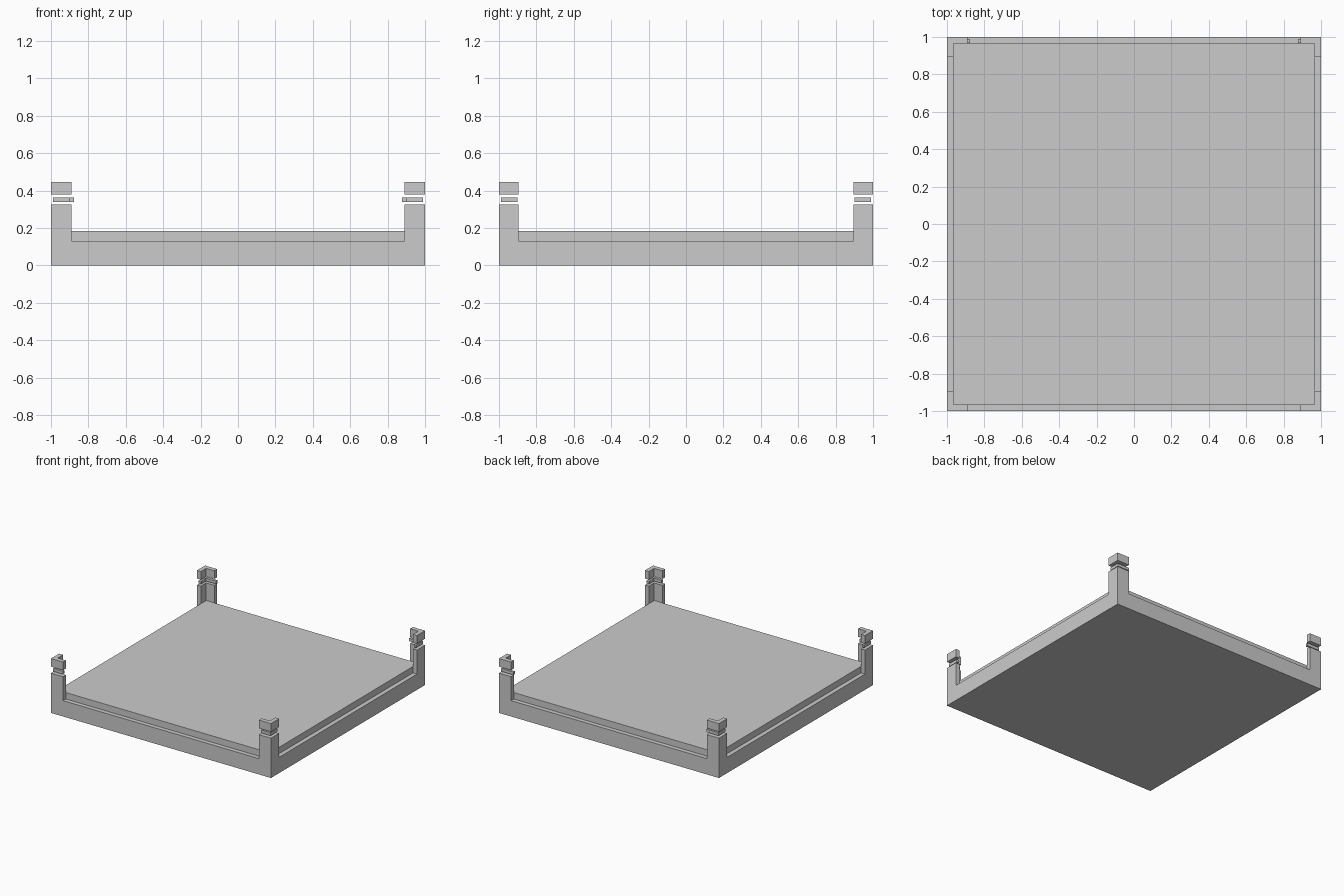
import bpy, bmesh
from math import radians

if "Cube" in bpy.data.objects:
    bpy.data.objects.remove(bpy.data.objects["Cube"])

INNER = 0.964          # inside face of the corner posts
ARM_X, ARM_Y = 0.89, 0.895   # where the post arms end


def finish(name, bm):
    bmesh.ops.dissolve_limit(bm, angle_limit=radians(1), verts=bm.verts, edges=bm.edges)
    bmesh.ops.recalc_face_normals(bm, faces=bm.faces)
    mesh = bpy.data.meshes.new(name)
    bm.to_mesh(mesh)
    bm.free()
    ob = bpy.data.objects.new(name, mesh)
    bpy.context.collection.objects.link(ob)
    return ob


def raise_faces(bm, faces, h):
    res = bmesh.ops.extrude_face_region(bm, geom=faces)
    bmesh.ops.translate(bm, vec=(0, 0, h),
                        verts=[g for g in res["geom"] if isinstance(g, bmesh.types.BMVert)])
    return [g for g in res["geom"] if isinstance(g, bmesh.types.BMFace)]


def prism(name, points, z0, z1):
    bm = bmesh.new()
    face = bm.faces.new([bm.verts.new((x, y, z0)) for x, y in points])
    raise_faces(bm, [face], z1 - z0)
    return finish(name, bm)


def corner(name, sx, sy, outer, inner, end_x, end_y, z0, z1):
    """L-shaped block hugging one corner."""
    pts = [(outer, outer), (end_x, outer), (end_x, inner),
           (inner, inner), (inner, end_y), (outer, end_y)]
    return prism(name, [(sx * x, sy * y) for x, y in pts], z0, z1)


# Base tray with four L-shaped posts grown from its top face
xs = [-1, -INNER, -ARM_X, ARM_X, INNER, 1]
ys = [-1, -INNER, -ARM_Y, ARM_Y, INNER, 1]
bm = bmesh.new()
grid = [[bm.verts.new((x, y, 0)) for y in ys] for x in xs]
cells = [bm.faces.new((grid[i][j], grid[i + 1][j], grid[i + 1][j + 1], grid[i][j + 1]))
         for i in range(5) for j in range(5)]
top = raise_faces(bm, cells, 0.13)
posts = []
for f in top:
    c = f.calc_center_median()
    x, y = abs(c.x), abs(c.y)
    if x > ARM_X and y > ARM_Y and max(x, y) > INNER:
        posts.append(f)
raise_faces(bm, posts, 0.197)
finish("base_with_posts", bm)

# Raised platform inside the rim
p = INNER
prism("platform", [(-p, -p), (p, -p), (p, p), (-p, p)], 0.13, 0.183)

# Floating bands and caps above each post
for sx, side in ((-1, "left"), (1, "right")):
    for sy, end in ((-1, "front"), (1, "back")):
        band_end = 0.9 if sy < 0 else 0.877
        corner(f"{end}_{side}_band", sx, sy, 0.988, 0.968, band_end, 0.9, 0.34, 0.364)
        corner(f"{end}_{side}_cap", sx, sy, 1.0, INNER, ARM_X, ARM_Y, 0.38, 0.447)
